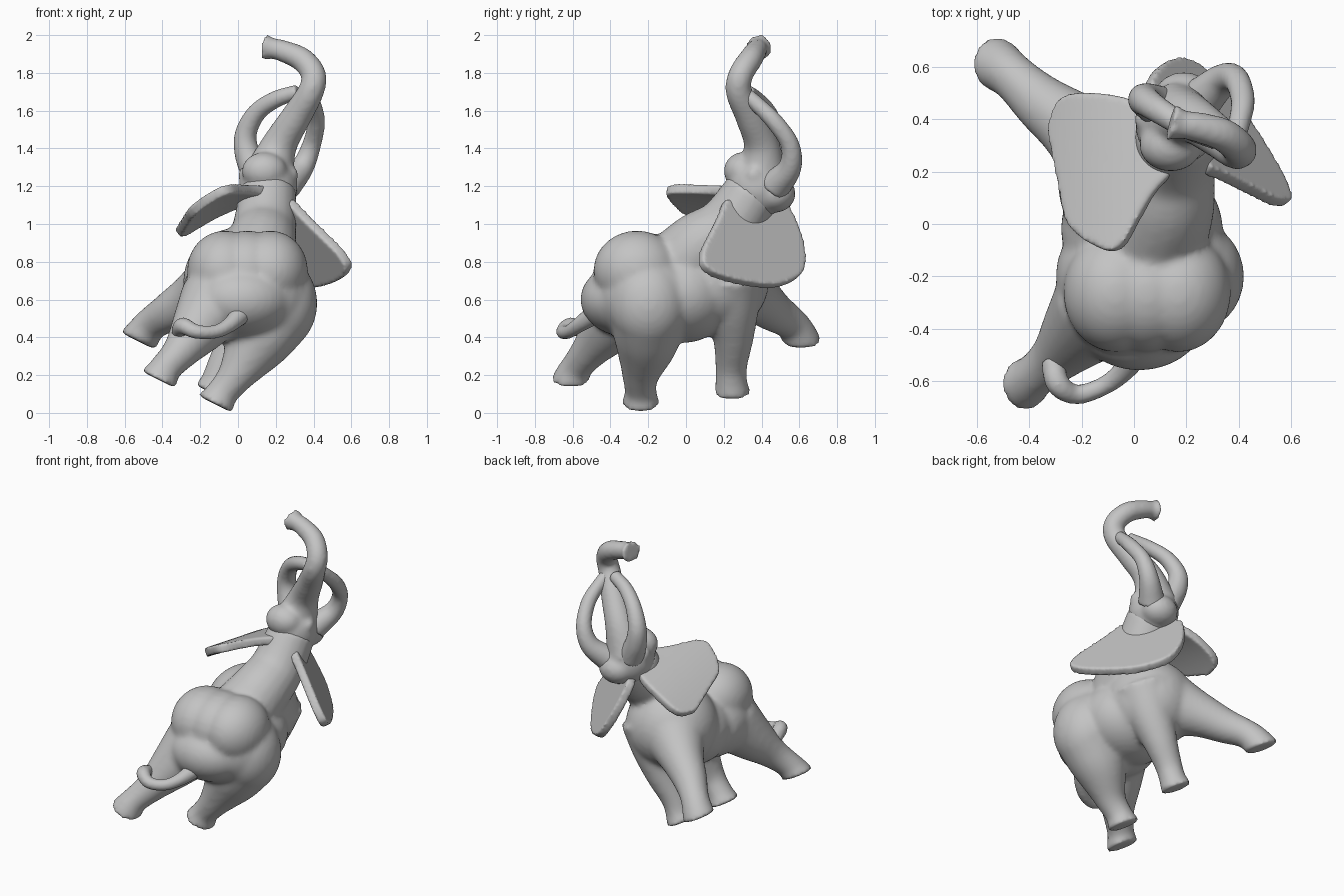
import bpy, bmesh
from mathutils import Vector, Matrix
from math import cos, sin, tau

if "Cube" in bpy.data.objects:
    bpy.data.objects.remove(bpy.data.objects["Cube"], do_unlink=True)

grey = bpy.data.materials.new("stone_grey")
grey.use_nodes = True
COLOR = (0.55, 0.55, 0.55, 1)
grey.diffuse_color = COLOR
grey.node_tree.nodes["Principled BSDF"].inputs["Base Color"].default_value = COLOR

SOLE = Vector((-0.45, 0, -0.9))  # the whole animal leans, so every sole faces this way


def ball(bm, center, radii):
    m = Matrix.Translation(center) @ Matrix.Diagonal((*radii, 1))
    bmesh.ops.create_uvsphere(bm, u_segments=32, v_segments=20, radius=1, matrix=m)


def spline(points, steps=6):
    """Smooth path through points of any dimension."""
    p = [Vector(q) for q in points]
    p = [2 * p[0] - p[1]] + p + [2 * p[-1] - p[-2]]
    out = []
    for a, b, c, d in zip(p, p[1:], p[2:], p[3:]):
        for i in range(steps):
            t = i / steps
            out.append(0.5 * (2 * b + (c - a) * t + (2 * a - 5 * b + 4 * c - d) * t * t
                              + (3 * b - a - 3 * c + d) * t ** 3))
    return out + [p[-2]]


def tube(bm, points, end=None, sides=20):
    """Closed tube through (x, y, z, radius); end overrides the last cap's direction."""
    path = spline(points)
    pos = [q.to_3d() for q in path]
    tan = [(pos[min(i + 1, len(pos) - 1)] - pos[max(i - 1, 0)]).normalized()
           for i in range(len(pos))]
    if end:
        for i in range(4):
            tan[-1 - i] = tan[-1 - i].lerp(end.normalized(), 1 - i / 4).normalized()
    side = tan[0].orthogonal().normalized()
    rings = []
    for i, c in enumerate(pos):
        if i:
            side = tan[i - 1].rotation_difference(tan[i]) @ side
        up = tan[i].cross(side)
        rings.append([bm.verts.new(c + path[i].w * (cos(tau * k / sides) * side
                                                    + sin(tau * k / sides) * up))
                      for k in range(sides)])
    for r, s in zip(rings, rings[1:]):
        for k in range(sides):
            n = (k + 1) % sides
            bm.faces.new((r[k], r[n], s[n], s[k]))
    bm.faces.new(rings[0][::-1])
    bm.faces.new(rings[-1])


def sheet(bm, outline, place, rows=6):
    """Rounded leaf: rings of the outline shrink to its middle, placed in 3D by a rule."""
    edge = spline(outline + outline[:1], 4)[:-1]
    mid = sum(edge, Vector((0, 0))) / len(edge)
    rings = [[bm.verts.new(place(*mid.lerp(p, 1 - i / rows))) for p in edge]
             for i in range(rows)]
    for r, s in zip(rings, rings[1:]):
        for k in range(len(edge)):
            n = (k + 1) % len(edge)
            bm.faces.new((r[k], r[n], s[n], s[k]))
    bm.faces.new(rings[-1])


def finish(bm, name, voxel=0.012, smooth=4, thickness=0):
    """Fuse the overlapping volumes of a part into one soft skin."""
    bmesh.ops.recalc_face_normals(bm, faces=bm.faces)
    mesh = bpy.data.meshes.new(name)
    bm.to_mesh(mesh)
    bm.free()
    mesh.materials.append(grey)
    mesh.shade_smooth()
    ob = bpy.data.objects.new(name, mesh)
    bpy.context.scene.collection.objects.link(ob)
    if thickness:
        solid = ob.modifiers.new("thicken", "SOLIDIFY")
        solid.thickness = thickness
        solid.offset = 0
    rm = ob.modifiers.new("fuse", "REMESH")
    rm.mode = "VOXEL"
    rm.voxel_size = voxel
    rm.use_smooth_shade = True
    sm = ob.modifiers.new("soften", "SMOOTH")
    sm.factor = 0.5
    sm.iterations = smooth


bm = bmesh.new()
# Rump: hips in a row, belly bulge and seat
for x in (-0.07, 0.05, 0.17):
    ball(bm, (x, -0.26, 0.755), (0.2, 0.23, 0.21))
ball(bm, (0.05, -0.2, 0.62), (0.35, 0.3, 0.27))
ball(bm, (0.23, -0.2, 0.58), (0.19, 0.21, 0.24))
ball(bm, (0.02, -0.3, 0.6), (0.28, 0.26, 0.2))
# Belly and chest
ball(bm, (0.03, -0.02, 0.63), (0.31, 0.28, 0.26))
ball(bm, (0.0, 0.15, 0.7), (0.29, 0.29, 0.28))
# Neck
tube(bm, [(0.08, -0.02, 0.78, 0.21), (0.12, 0.08, 0.88, 0.19),
          (0.14, 0.22, 0.98, 0.17), (0.16, 0.36, 1.18, 0.15)])
# Back legs
tube(bm, [(0.2, -0.2, 0.52, 0.2), (0.1, -0.21, 0.37, 0.17), (-0.01, -0.24, 0.2, 0.1),
          (-0.08, -0.24, 0.11, 0.085), (-0.12, -0.24, 0.045, 0.105)], SOLE)
tube(bm, [(-0.12, -0.31, 0.58, 0.2), (-0.21, -0.41, 0.45, 0.15), (-0.3, -0.51, 0.33, 0.1),
          (-0.38, -0.58, 0.24, 0.085), (-0.42, -0.61, 0.175, 0.105)], SOLE)
# Front legs, one planted and one raised
tube(bm, [(0.1, 0.22, 0.72, 0.2), (0.06, 0.24, 0.55, 0.15), (0.0, 0.25, 0.4, 0.11),
          (-0.08, 0.24, 0.25, 0.085), (-0.115, 0.24, 0.16, 0.085),
          (-0.14, 0.245, 0.105, 0.1)], SOLE)
tube(bm, [(-0.1, 0.26, 0.68, 0.2), (-0.23, 0.37, 0.61, 0.14), (-0.35, 0.46, 0.54, 0.11),
          (-0.46, 0.56, 0.47, 0.09), (-0.53, 0.615, 0.38, 0.105)], SOLE)
finish(bm, "body_and_legs", 0.016, 10)

# Head: skull, forehead, jaw, brows and raised trunk
bm = bmesh.new()
ball(bm, (0.16, 0.38, 1.2), (0.155, 0.16, 0.17))
ball(bm, (0.14, 0.3, 1.28), (0.12, 0.1, 0.1))
ball(bm, (0.19, 0.47, 1.16), (0.12, 0.11, 0.1))
for x, y in ((0.29, 0.36), (0.03, 0.4)):
    ball(bm, (x, y, 1.26), (0.03, 0.04, 0.04))
tube(bm, [(0.16, 0.4, 1.25, 0.14), (0.22, 0.4, 1.42, 0.095), (0.31, 0.34, 1.57, 0.08),
          (0.385, 0.28, 1.7, 0.07), (0.4, 0.29, 1.79, 0.066), (0.34, 0.34, 1.87, 0.064),
          (0.24, 0.37, 1.915, 0.058), (0.18, 0.38, 1.93, 0.056), (0.14, 0.39, 1.935, 0.075)])
finish(bm, "head_and_trunk", 0.014, 8)

# Tusks: two loops that curl back to the trunk
tusks = {
    "right_tusk": [(0.11, 0.44, 1.24, 0.085), (0.05, 0.47, 1.37, 0.068), (0.042, 0.47, 1.48, 0.058),
                   (0.1, 0.43, 1.59, 0.05), (0.2, 0.37, 1.66, 0.045), (0.32, 0.32, 1.7, 0.04)],
    "left_tusk": [(0.25, 0.47, 1.2, 0.085), (0.34, 0.55, 1.3, 0.062), (0.39, 0.55, 1.42, 0.05),
                  (0.415, 0.47, 1.54, 0.046), (0.4, 0.38, 1.63, 0.042), (0.38, 0.31, 1.69, 0.04)],
}
for name, path in tusks.items():
    bm = bmesh.new()
    tube(bm, path)
    finish(bm, name, smooth=3)

# Ears: one spread almost level, the other hanging down
spread = [(-0.32, 0.36), (-0.28, 0.47), (-0.18, 0.5), (0.0, 0.47), (0.1, 0.38), (0.17, 0.24),
          (0.08, 0.12), (0.02, 0.02), (-0.04, -0.08), (-0.11, -0.1), (-0.24, -0.01), (-0.28, 0.15)]
bm = bmesh.new()
sheet(bm, spread, lambda x, y: (x, y, 1.165 + 0.45 * (x + 0.1) - 0.8 * (x + 0.1) ** 2
                                - 0.17 * (y + 0.1)))
finish(bm, "right_ear", thickness=0.055)

hanging = [(0.2, 1.12), (0.48, 1.12), (0.57, 1.02), (0.62, 0.86), (0.61, 0.74), (0.52, 0.68),
           (0.4, 0.67), (0.2, 0.71), (0.09, 0.77), (0.08, 0.85), (0.12, 0.94), (0.17, 1.04)]
bm = bmesh.new()
sheet(bm, hanging, lambda y, z: (0.22 + 0.64 * (1.1 - z) - 0.75 * (y - 0.3), y, z))
finish(bm, "left_ear", thickness=0.055)

# Tail: thin curl with a tuft resting by the back leg
bm = bmesh.new()
tube(bm, [(0.03, -0.46, 0.54, 0.06), (-0.04, -0.56, 0.47, 0.042), (-0.12, -0.62, 0.43, 0.036),
          (-0.22, -0.65, 0.43, 0.038), (-0.29, -0.61, 0.46, 0.045), (-0.31, -0.52, 0.43, 0.045)])
finish(bm, "tail", smooth=3)
